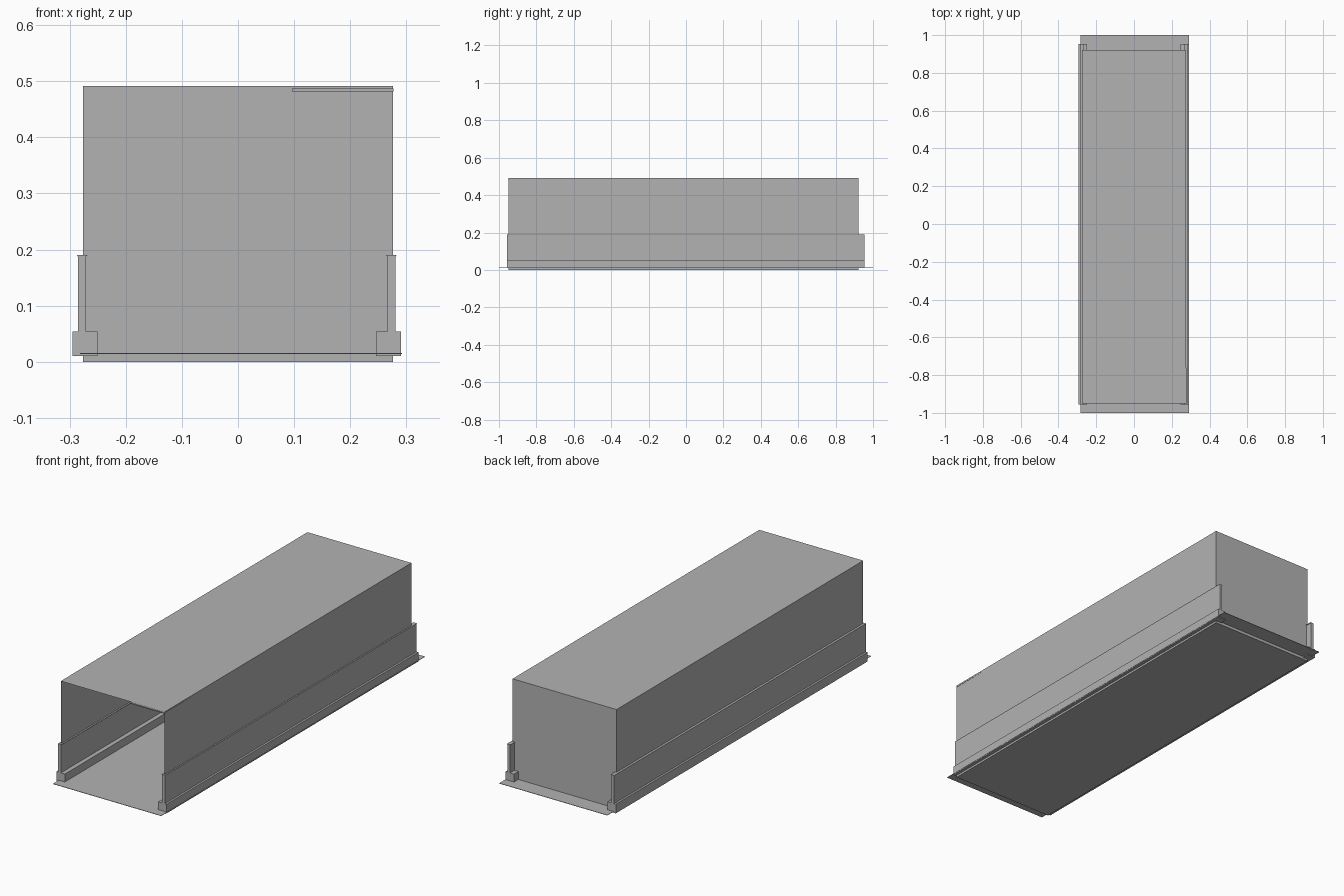
import bpy
import bmesh

default = bpy.data.objects.get("Cube")
if default:
    bpy.data.objects.remove(default, do_unlink=True)

# One plain grey for every part
grey = bpy.data.materials.new("plain grey")
grey.use_nodes = True
colour = (0.45, 0.45, 0.45, 1.0)
grey.diffuse_color = colour
grey.node_tree.nodes["Principled BSDF"].inputs["Base Color"].default_value = colour


def finish(name, bm):
    bmesh.ops.recalc_face_normals(bm, faces=bm.faces)
    mesh = bpy.data.meshes.new(name)
    bm.to_mesh(mesh)
    bm.free()
    mesh.materials.append(grey)
    obj = bpy.data.objects.new(name, mesh)
    bpy.context.collection.objects.link(obj)
    return obj


def box(name, x, y, z, open_front=False):
    """Box between (low, high) limits, optionally without its front face."""
    bm = bmesh.new()
    bmesh.ops.create_cube(bm, size=1)
    for v in bm.verts:
        v.co = [lim[1] if c > 0 else lim[0] for c, lim in zip(v.co, (x, y, z))]
    if open_front:
        front = min(bm.faces, key=lambda f: f.calc_center_median().y)
        bmesh.ops.delete(bm, geom=[front], context='FACES_ONLY')
    return finish(name, bm)


def extrude_profile(name, points, y):
    """Sweep an (x, z) outline along y."""
    bm = bmesh.new()
    face = bm.faces.new([bm.verts.new((px, y[0], pz)) for px, pz in points])
    new = bmesh.ops.extrude_face_region(bm, geom=[face])["geom"]
    moved = [g for g in new if isinstance(g, bmesh.types.BMVert)]
    bmesh.ops.translate(bm, verts=moved, vec=(0, y[1] - y[0], 0))
    return finish(name, bm)


# Thin sheet housing, open at the front
box("housing", (-0.276, 0.276), (-0.95, 0.921), (0.0, 0.491), open_front=True)

# Thin base plate reaching past both ends
box("base_plate", (-0.282, 0.292), (-1.0, 1.0), (0.014, 0.016))

# Small plate under the roof at the front left corner
box("corner_plate", (0.096, 0.277), (-0.951, -0.76), (0.482, 0.487))

# Side rails: wide foot, upright web and a slim lip, as (outward x, z)
rail = [(0.25, 0.01), (0.295, 0.01), (0.295, 0.054), (0.2855, 0.054),
        (0.2855, 0.187), (0.287, 0.19), (0.268, 0.19), (0.271, 0.187),
        (0.271, 0.054), (0.25, 0.054)]
for name, side, shift in (("right_rail", -1, 0.0), ("left_rail", 1, -0.0045)):
    outline = [(side * px + shift, pz) for px, pz in rail]
    extrude_profile(name, outline, (-0.956, 0.954))
